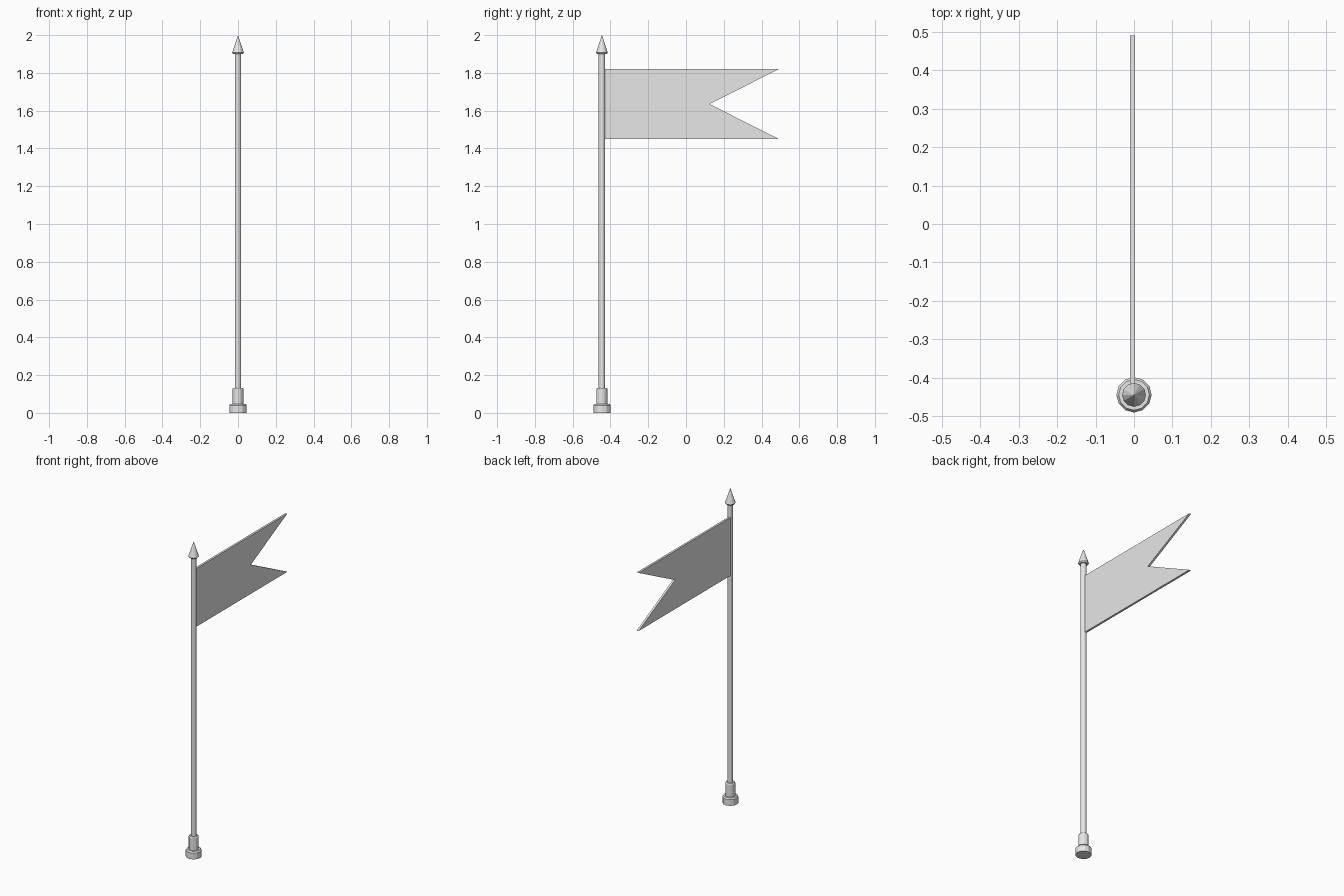
import bpy
import bmesh
import math

cube = bpy.data.objects.get("Cube")
if cube:
    bpy.data.objects.remove(cube, do_unlink=True)

POLE_Y = -0.445
SIDES = 12

grey = bpy.data.materials.new("plain_grey")
grey.use_nodes = True
grey.diffuse_color = (0.8, 0.8, 0.8, 1)
grey.node_tree.nodes["Principled BSDF"].inputs["Base Color"].default_value = (0.8, 0.8, 0.8, 1)


def add_object(name, bm):
    bmesh.ops.recalc_face_normals(bm, faces=bm.faces)
    mesh = bpy.data.meshes.new(name)
    bm.to_mesh(mesh)
    bm.free()
    mesh.materials.append(grey)
    obj = bpy.data.objects.new(name, mesh)
    bpy.context.collection.objects.link(obj)
    return obj


def turned(name, profile):
    """Closed faceted solid from (radius, height) pairs, bottom to top."""
    bm = bmesh.new()
    rings = []
    for radius, z in profile:
        if radius == 0:
            rings.append([bm.verts.new((0, 0, z))] * SIDES)
            continue
        angles = [2 * math.pi * i / SIDES for i in range(SIDES)]
        rings.append([bm.verts.new((radius * math.cos(a), radius * math.sin(a), z)) for a in angles])
    for low, high in zip(rings, rings[1:]):
        for i in range(SIDES):
            j = (i + 1) % SIDES
            corners = [low[i], low[j], high[j], high[i]]
            bm.faces.new(list(dict.fromkeys(corners)))
    for (radius, z), ring in zip(profile, rings):
        if radius and ring in (rings[0], rings[-1]):
            bm.faces.new(ring)
    obj = add_object(name, bm)
    obj.location.y = POLE_Y
    return obj


# Pole with its stepped foot and pointed tip
turned("pole", [(0.017, 0.10), (0.017, 1.91)])
turned("foot", [(0.046, 0), (0.046, 0.04), (0.04, 0.048), (0.029, 0.048),
                (0.029, 0.127), (0.025, 0.133), (0.017, 0.133)])
turned("spear_tip", [(0.025, 1.9), (0.031, 1.907), (0, 2.0)])

# Swallowtail flag, a thin extruded outline
outline = [(-0.44, 1.45), (0.491, 1.45), (0.125, 1.635), (0.491, 1.82), (-0.44, 1.82)]
bm = bmesh.new()
face = bm.faces.new([bm.verts.new((-0.01, y, z)) for y, z in outline])
result = bmesh.ops.extrude_face_region(bm, geom=[face])
moved = [v for v in result["geom"] if isinstance(v, bmesh.types.BMVert)]
bmesh.ops.translate(bm, verts=moved, vec=(0.013, 0, 0))
add_object("flag", bm)
